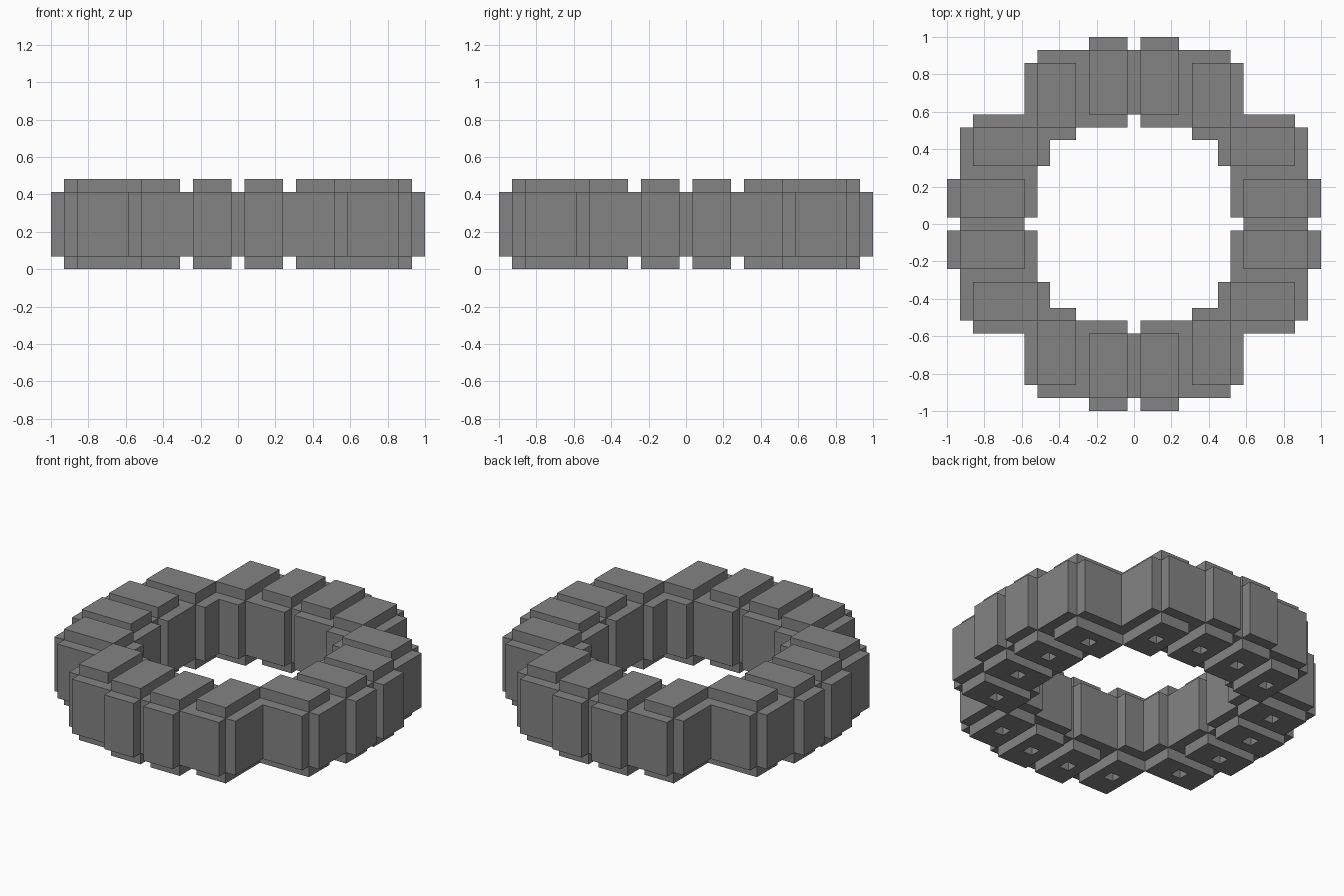
import bpy, bmesh, math
from mathutils import Vector

cube = bpy.data.objects.get("Cube")
if cube:
    bpy.data.objects.remove(cube, do_unlink=True)

U = 1 / 14.5          # one grid step
SIZE = (5, 7, 7)      # block: across, outward, up

stone = bpy.data.materials.new("stone_grey")
stone.use_nodes = True
stone.diffuse_color = (0.23, 0.23, 0.23, 1)
stone.node_tree.nodes["Principled BSDF"].inputs["Base Color"].default_value = stone.diffuse_color


def filled(cell):
    """A block with every edge notched one step and a socket in its base."""
    if any(c < 0 or c >= s for c, s in zip(cell, SIZE)):
        return False
    if cell == (SIZE[0] // 2, SIZE[1] // 2, 0):
        return False
    return sum(c in (0, s - 1) for c, s in zip(cell, SIZE)) <= 1


def block_mesh():
    bm = bmesh.new()
    middle = Vector((SIZE[0] / 2, SIZE[1] / 2, 0))
    cells = [(x, y, z) for x in range(SIZE[0]) for y in range(SIZE[1]) for z in range(SIZE[2])]
    for cell in filter(filled, cells):
        for axis in range(3):
            for side in (-1, 1):
                step = Vector((0, 0, 0))
                step[axis] = side
                if filled(tuple(int(c + d) for c, d in zip(cell, step))):
                    continue
                # Exposed face of this cell
                a, b = Vector((0, 0, 0)), Vector((0, 0, 0))
                a[(axis + 1) % 3] = b[(axis + 2) % 3] = 0.5
                mid = Vector(cell) + Vector((0.5, 0.5, 0.5)) + step / 2 - middle
                ring = [mid - a - b, mid + a - b, mid + a + b, mid - a + b]
                bm.faces.new([bm.verts.new(p * U) for p in ring[::side]])
    # Merge the cells into large flat faces
    bmesh.ops.remove_doubles(bm, verts=bm.verts, dist=U / 100)
    bmesh.ops.dissolve_limit(bm, angle_limit=math.radians(1), verts=bm.verts, edges=bm.edges)
    mesh = bpy.data.meshes.new("ring_block")
    bm.to_mesh(mesh)
    bm.free()
    mesh.materials.append(stone)
    return mesh


# Ring: four blocks per quarter, mirrored to all quarters
mesh = block_mesh()
for x, y in ((2, 11), (6, 10), (10, 6), (11, 2)):
    for sx, left in ((1, "left"), (-1, "right")):
        for sy, end in ((1, "back"), (-1, "front")):
            block = bpy.data.objects.new(f"ring_block_{end}_{left}_{x}", mesh)
            block.location = (sx * x * U, sy * y * U, 0)
            block.rotation_euler.z = math.pi / 2 if x > y else 0
            bpy.context.collection.objects.link(block)
